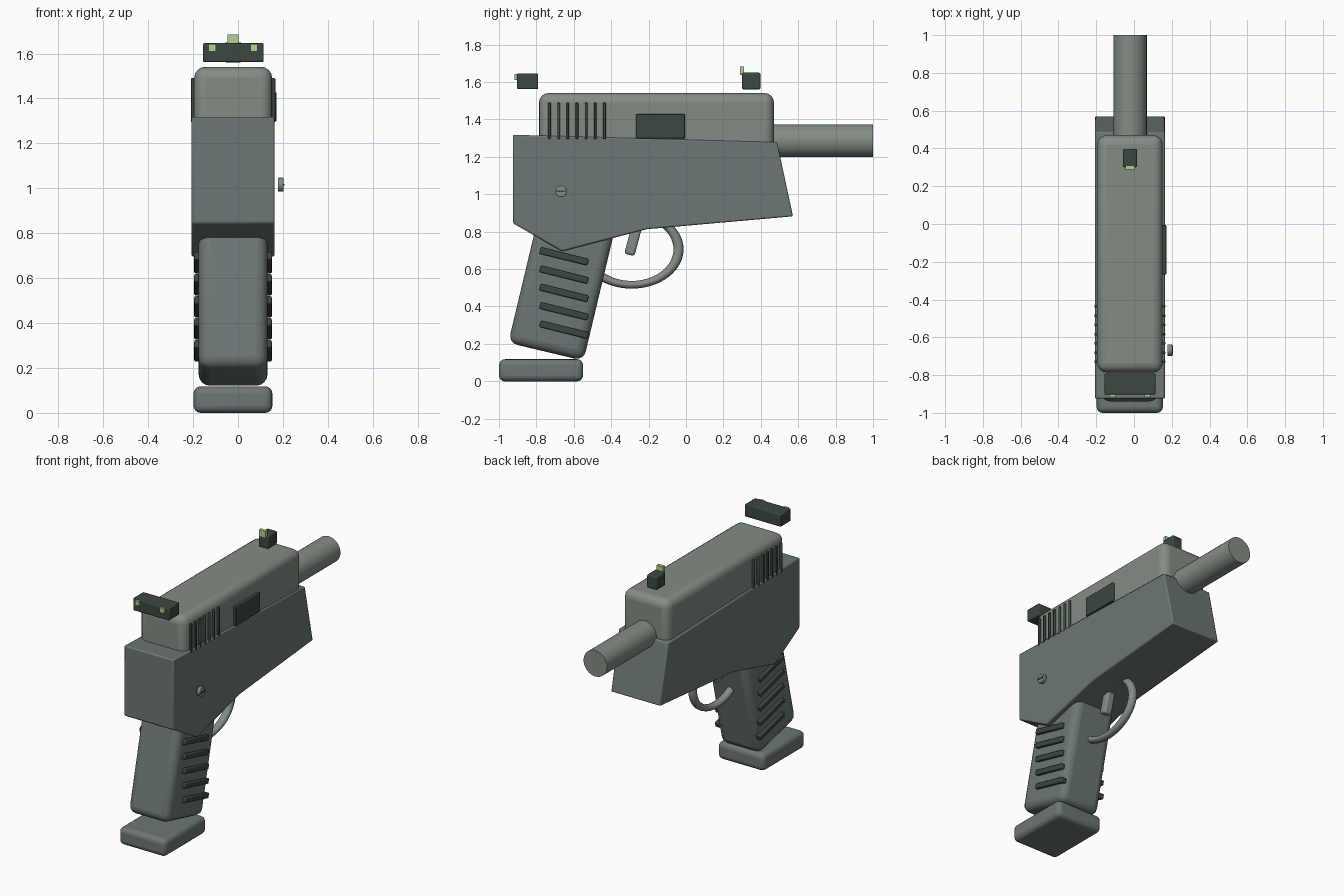
import bpy, bmesh, math
from mathutils import Vector

if "Cube" in bpy.data.objects:
    bpy.data.objects.remove(bpy.data.objects["Cube"])

CX = -0.022  # the body's own centre plane


def material(name, rgb):
    m = bpy.data.materials.new(name)
    m.diffuse_color = (*rgb, 1)
    m.use_nodes = True
    m.node_tree.nodes["Principled BSDF"].inputs["Base Color"].default_value = m.diffuse_color
    return m


FRAME = material("blue_grey", (0.15, 0.185, 0.18))
METAL = material("warm_grey", (0.23, 0.265, 0.23))
DARK = material("dark_green", (0.045, 0.065, 0.052))
DOT = material("pale_green", (0.45, 0.65, 0.28))


def finish(ob, name, mat, bevel=0, segments=4):
    ob.name = name
    ob.data.materials.append(mat)
    if bevel:
        b = ob.modifiers.new("bevel", 'BEVEL')
        b.width, b.segments = bevel, segments
    bpy.context.view_layer.objects.active = ob
    ob.select_set(True)
    bpy.ops.object.shade_smooth_by_angle(angle=math.radians(35))
    ob.select_set(False)
    return ob


def box(name, mat, x, y, z, bevel=0, tilt=0, segments=4):
    """Box from (min, max) ranges, tilted about x through its centre."""
    mid = [(a + b) / 2 for a, b in (x, y, z)]
    bpy.ops.mesh.primitive_cube_add(size=1, location=mid)
    ob = bpy.context.object
    size = [b - a for a, b in (x, y, z)]
    for v in ob.data.vertices:
        v.co = [c * s for c, s in zip(v.co, size)]
    ob.rotation_euler.x = math.radians(tilt)
    return finish(ob, name, mat, bevel, segments)


def cylinder(name, mat, radius, depth, loc, rot, bevel=0):
    bpy.ops.mesh.primitive_cylinder_add(vertices=32, radius=radius, depth=depth,
                                        location=loc, rotation=rot)
    return finish(bpy.context.object, name, mat, bevel, 2)


# Frame: side profile extruded across x
profile = [(-0.925, 1.318), (-0.925, 0.845), (-0.663, 0.695),
           (-0.21, 0.813), (0.572, 0.882), (0.487, 1.278)]
bm = bmesh.new()
face = bm.faces.new([bm.verts.new((-0.207, y, z)) for y, z in profile])
ext = bmesh.ops.extrude_face_region(bm, geom=[face])
bmesh.ops.translate(bm, vec=Vector((0.37, 0, 0)),
                    verts=[g for g in ext["geom"] if isinstance(g, bmesh.types.BMVert)])
bmesh.ops.recalc_face_normals(bm, faces=bm.faces)
mesh = bpy.data.meshes.new("frame")
bm.to_mesh(mesh)
bm.free()
frame = bpy.data.objects.new("frame", mesh)
bpy.context.collection.objects.link(frame)
finish(frame, "frame", FRAME, 0.008, 2)

# Slide and barrel
box("slide", METAL, (-0.195, 0.152), (-0.786, 0.47), (1.1, 1.541), 0.05)
cylinder("barrel", METAL, 0.088, 0.7, (CX + 0.002, 0.65, 1.286), (math.pi / 2, 0, 0))

# Slide serrations, both sides
for i in range(7):
    y = -0.73 + i * 0.049
    for side, x in (("left", (-0.21, -0.18)), ("right", (0.136, 0.166))):
        box(f"serration_{side}_{i + 1}", DARK, x, (y - 0.007, y + 0.007),
            (1.295, 1.49), 0.004, segments=2)

# Ejection port, right side only
box("ejection_port", DARK, (0.13, 0.171), (-0.267, -0.006), (1.298, 1.428), 0.004, segments=2)

# Grip and its base
tilt = math.radians(13.4)
length = 0.76
gy = -0.749 + math.sin(tilt) * length / 2
gz = 0.158 + math.cos(tilt) * length / 2
box("grip", FRAME, (-0.175, 0.131), (gy - 0.207, gy + 0.207),
    (gz - length / 2, gz + length / 2), 0.05, tilt=-13.4)
box("grip_base", FRAME, (-0.198, 0.153), (-1.0, -0.55), (0, 0.118), 0.032)

# Grip ridges, both sides
for i in range(5):
    z = 0.668 - i * 0.098
    for side, x in (("left", (-0.195, -0.155)), ("right", (0.111, 0.151))):
        box(f"grip_ridge_{side}_{i + 1}", DARK, x, (-0.784, -0.52),
            (z - 0.018, z + 0.018), 0.007, tilt=-14, segments=2)

# Trigger guard ring and trigger
bpy.ops.mesh.primitive_torus_add(major_segments=64, minor_segments=16,
                                 major_radius=0.25, minor_radius=0.027,
                                 location=(CX, -0.29, 0.706),
                                 rotation=(0, math.pi / 2, 0))
guard = bpy.context.object
guard.scale.x = 0.76
finish(guard, "trigger_guard", METAL)
box("trigger", METAL, (CX - 0.03, CX + 0.03), (-0.307, -0.251), (0.673, 0.86),
    0.014, tilt=-15, segments=3)

# Side screw with slot
cylinder("screw", METAL, 0.031, 0.025, (0.19, -0.668, 1.016), (0, math.pi / 2, 0), 0.004)
box("screw_slot", DARK, (0.197, 0.207), (-0.692, -0.644), (1.012, 1.02))

# Rear sight with two dots
box("rear_sight", DARK, (-0.156, 0.114), (-0.903, -0.791), (1.562, 1.646), 0.006, segments=2)
for side, x in (("left", -0.115), ("right", 0.071)):
    box(f"rear_dot_{side}", DOT, (x - 0.016, x + 0.016), (-0.917, -0.89), (1.61, 1.642))

# Front sight with its dot
box("front_sight", DARK, (-0.058, 0.016), (0.3, 0.398), (1.56, 1.65), 0.008, segments=2)
box("front_dot", DOT, (-0.046, 0.003), (0.288, 0.311), (1.638, 1.684))
